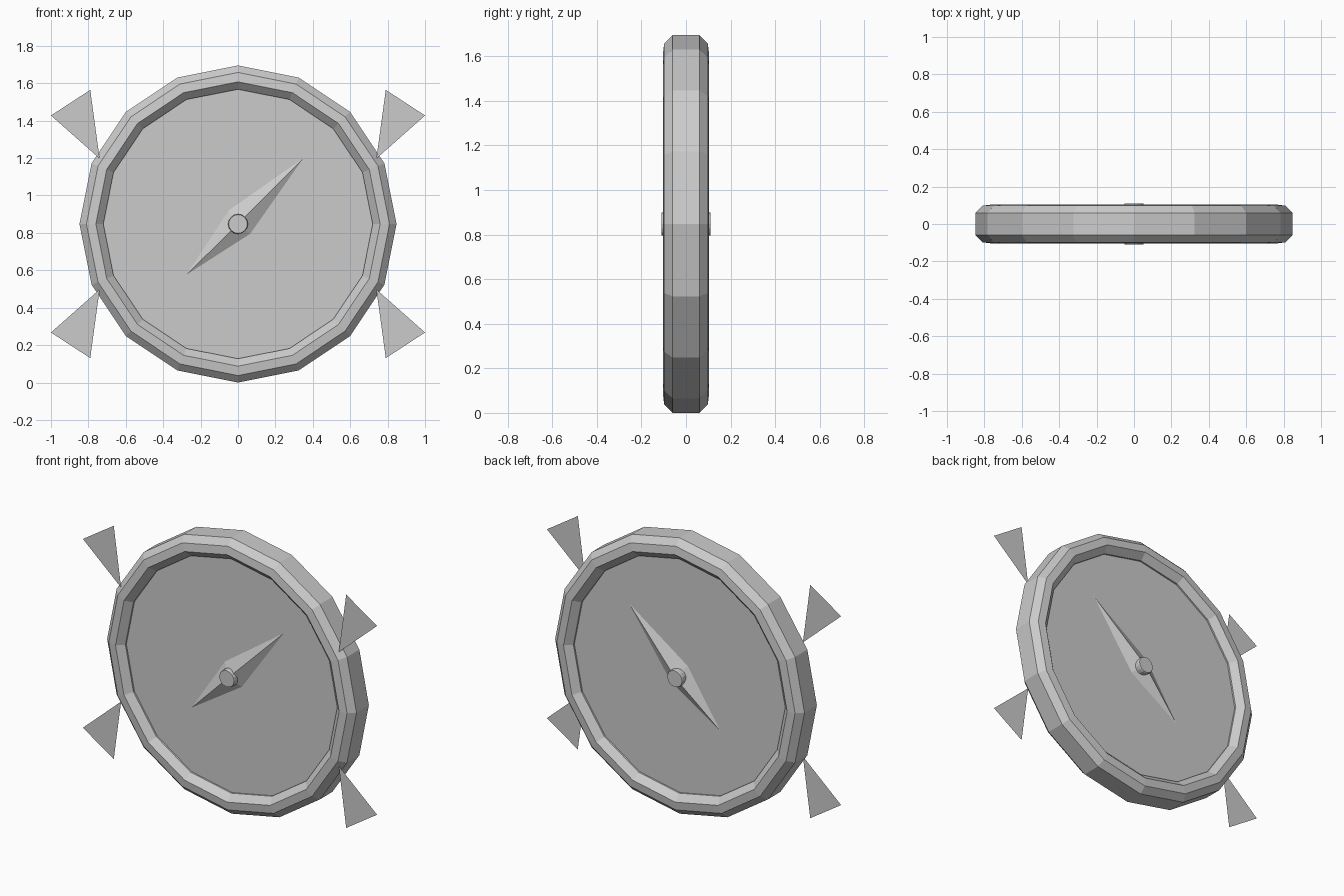
import bpy, bmesh, math

if "Cube" in bpy.data.objects:
    bpy.data.objects.remove(bpy.data.objects["Cube"])

CZ = 0.8475   # height of the centre
SIDES = 16

grey = bpy.data.materials.new("plain_grey")
grey.diffuse_color = (0.6, 0.6, 0.6, 1)
grey.use_nodes = True
grey.node_tree.nodes["Principled BSDF"].inputs["Base Color"].default_value = grey.diffuse_color


def make(name, verts, faces, fix=True):
    me = bpy.data.meshes.new(name)
    me.from_pydata(verts, [], faces)
    if fix:
        bm = bmesh.new()
        bm.from_mesh(me)
        bmesh.ops.recalc_face_normals(bm, faces=bm.faces)
        bm.to_mesh(me)
        bm.free()
    me.materials.append(grey)
    ob = bpy.data.objects.new(name, me)
    bpy.context.collection.objects.link(ob)
    return ob


def lathe(name, profile, sides, closed):
    """Spin (radius, y) points around the y axis through the centre."""
    n = len(profile)
    verts, faces = [], []
    for i in range(sides):
        a = 2 * math.pi * i / sides
        verts += [(r * math.cos(a), y, CZ + r * math.sin(a)) for r, y in profile]
    for i in range(sides):
        j = (i + 1) % sides
        for k in range(n if closed else n - 1):
            m = (k + 1) % n
            faces.append((i * n + k, j * n + k, j * n + m, i * n + m))
    if not closed:
        faces += [[i * n for i in range(sides)], [i * n + n - 1 for i in range(sides)]]
    return make(name, verts, faces)


# Chamfered rim, same on front and back
half = [(0.8475, 0.06), (0.81, 0.098), (0.76, 0.104), (0.72, 0.065)]
lathe("rim", [(r, -y) for r, y in half] + [(r, y) for r, y in reversed(half)], SIDES, True)

# Dial plate
lathe("dial", [(0.725, -0.055), (0.725, 0.055)], SIDES, False)

# Needle and hub on both faces
outline = [(0.35, 1.20), (-0.05, 0.92), (-0.275, 0.577), (0.065, 0.795)]
for side, s in (("front", -1), ("back", 1)):
    verts = [(x, s * 0.056, z) for x, z in outline] + [(0, s * 0.102, CZ)]
    make(side + "_needle", verts,
         [(0, 1, 4), (1, 2, 4), (2, 3, 4), (3, 0, 4), (0, 1, 2, 3)])
    lathe(side + "_hub", [(0.053, s * 0.06), (0.053, s * 0.103), (0.05, s * 0.11)], 16, False)

# Four flat pointers around the rim
pointer = [(1.0, 0.58), (0.79, 0.717), (0.74, 0.35)]
for vname, v in (("upper", 1), ("lower", -1)):
    for hname, h in (("right", 1), ("left", -1)):
        verts = [(h * x, -0.078, CZ + v * z) for x, z in pointer]
        order = (0, 1, 2) if h * v < 0 else (0, 2, 1)
        make(f"{vname}_{hname}_pointer", verts, [order], fix=False)
